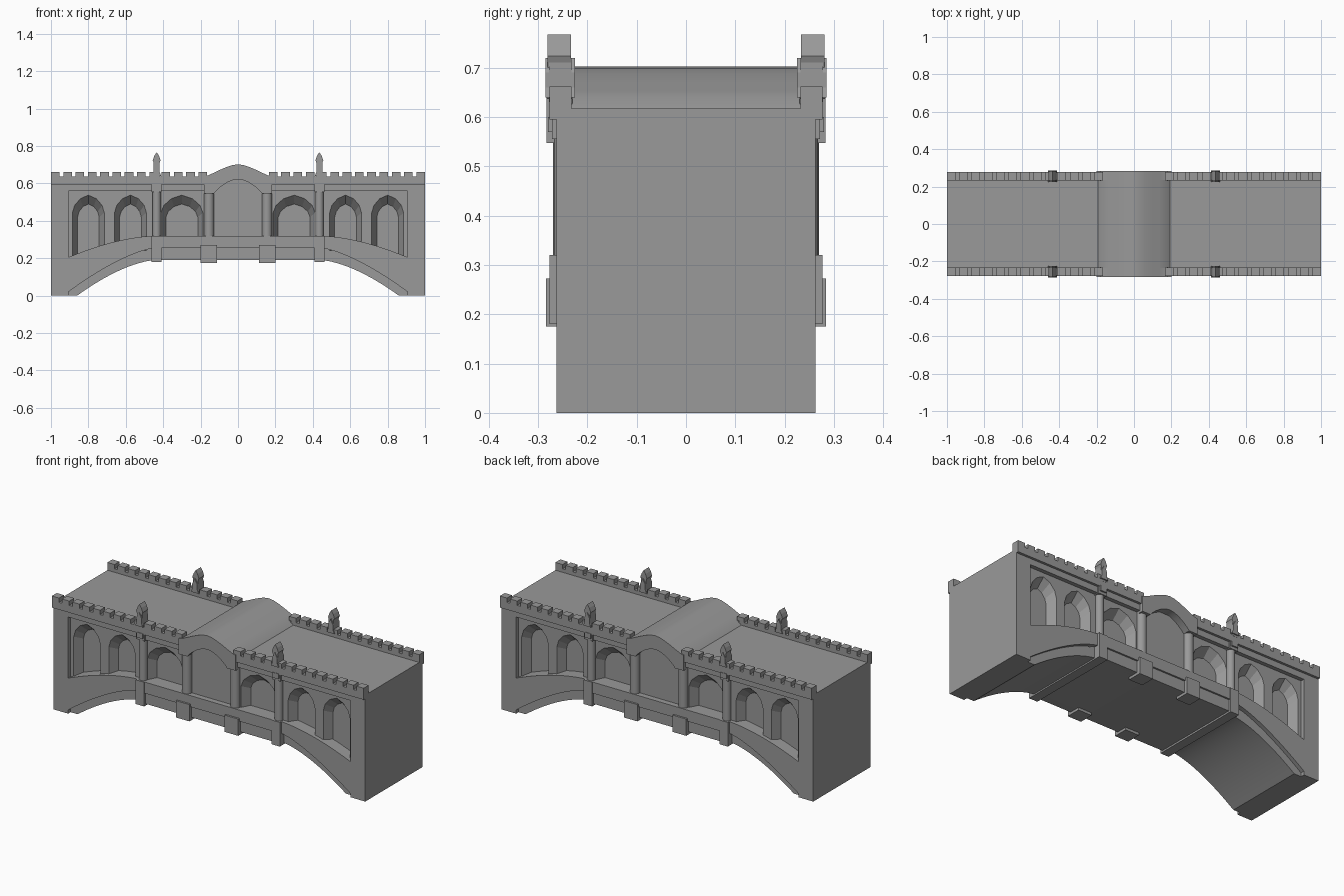
import bpy, bmesh
from mathutils import Matrix

cube = bpy.data.objects.get("Cube")
if cube:
    bpy.data.objects.remove(cube)

stone = bpy.data.materials.new("grey stone")
stone.use_nodes = True
GREY = (0.32, 0.32, 0.32, 1)
stone.diffuse_color = GREY
stone.node_tree.nodes["Principled BSDF"].inputs["Base Color"].default_value = GREY

WALL, FACE, BELT = 0.24, 0.263, 0.277


def finish(name, bm, mirror, smooth=False):
    """Turn a bmesh into an object, mirrored over the chosen axes."""
    bmesh.ops.recalc_face_normals(bm, faces=bm.faces)
    me = bpy.data.meshes.new(name)
    bm.to_mesh(me)
    bm.free()
    me.materials.append(stone)
    ob = bpy.data.objects.new(name, me)
    bpy.context.collection.objects.link(ob)
    if any(mirror):
        mod = ob.modifiers.new("mirror", 'MIRROR')
        mod.use_axis = (mirror[0], mirror[1], False)
        mod.use_mirror_merge = False
    if smooth:
        bpy.ops.object.select_all(action='DESELECT')
        ob.select_set(True)
        bpy.context.view_layer.objects.active = ob
        bpy.ops.object.shade_smooth_by_angle(angle=0.6)
    return ob


def loft(bm, a, b, y0, y1):
    """Closed solid between outline a at y0 and outline b at y1."""
    va = [bm.verts.new((x, y0, z)) for x, z in a]
    vb = [bm.verts.new((x, y1, z)) for x, z in b]
    bm.faces.new(va)
    bm.faces.new(vb[::-1])
    for i in range(len(a)):
        j = (i + 1) % len(a)
        bm.faces.new((va[i], vb[i], vb[j], va[j]))


def prism(name, pts, y0, y1, mirror=(True, True), smooth=False):
    bm = bmesh.new()
    loft(bm, pts, pts, y0, y1)
    return finish(name, bm, mirror, smooth)


def rect(x0, x1, z0, z1):
    return [(x0, z0), (x1, z0), (x1, z1), (x0, z1)]


def both(half):
    """Complete a centre-to-right outline with its left half."""
    return [(-x, z) for x, z in reversed(half) if x > 0] + half


def arch(x0, x1, top, drop, power=1.6, n=14):
    """Descending half arch from the flat middle to the springing."""
    return [(x0 + (x1 - x0) * i / n, top - drop * (i / n) ** power) for i in range(n + 1)]


# Solid body with the arched underside
soffit = both([(0, 0.19)] + arch(0.44, 0.86, 0.19, 0.19))
core = prism("bridge_body", soffit + [(1, 0), (1, 0.617), (-1, 0.617), (-1, 0)],
             -WALL, WALL, (False, False), True)


# Pointed niches with splayed sides
def lancet(cx, w, base, spring, apex):
    h = apex - spring
    side = [(w, base), (w, spring), (0.86 * w, spring + 0.42 * h),
            (0.5 * w, spring + 0.8 * h), (0, apex)]
    return [(cx + x, z) for x, z in side] + [(cx - x, z) for x, z in side[-2::-1]]


bm = bmesh.new()
for cx, w, base in ((0.80, 0.088, 0.19), (0.575, 0.088, 0.24), (0.30, 0.115, 0.29)):
    loft(bm, lancet(cx, w, base, 0.445, 0.542), lancet(cx, w - 0.03, base, 0.42, 0.49),
         WALL + 0.005, WALL - 0.05)
cutter = finish("niche_cutter", bm, (True, True))
cutter.hide_render = True
cut = core.modifiers.new("niches", 'BOOLEAN')
cut.object = cutter
cut.solver = 'EXACT'
bpy.context.view_layer.objects.active = core
bpy.context.view_layer.update()
bpy.ops.object.modifier_apply(modifier=cut.name)
bpy.data.objects.remove(cutter)

# Raised facade frame: end piers, frieze and arch spandrels
prism("end_pier", rect(0.905, 1, 0, 0.6), WALL - 0.01, FACE)
prism("frieze", rect(0.17, 0.91, 0.56, 0.6), WALL - 0.01, FACE)
lower = arch(0.44, 0.907, 0.255, 0.235, 1.45)
upper = arch(0.44, 0.907, 0.32, 0.115, 1.7)
prism("arch_band", lower + upper[::-1], WALL - 0.06, FACE, smooth=True)

# Belt course over the flat middle
prism("belt_course", rect(-0.46, 0.46, 0.255, 0.32), WALL - 0.06, BELT - 0.004, (False, True))
prism("belt_apron", rect(-0.46, 0.46, 0.19, 0.255), WALL - 0.02, FACE, (False, True))

# Pedestals and the ribs under the deck
prism("inner_pedestal", rect(0.113, 0.2, 0.175, 0.272), 0.2, 0.284)
prism("outer_pedestal", rect(0.408, 0.462, 0.18, 0.32), 0.2, BELT)
prism("underside_rib", rect(0.408, 0.462, 0.18, 0.2), -0.25, 0.25, (True, False))


# Round columns with square capitals
def column(name, x, r, z0, z1, y):
    bm = bmesh.new()
    bmesh.ops.create_cone(bm, cap_ends=True, segments=20, radius1=r, radius2=r, depth=z1 - z0,
                          matrix=Matrix.Translation((x, y, (z0 + z1) / 2)))
    finish(name, bm, (True, True), True)


column("inner_column", 0.155, 0.027, 0.265, 0.56, 0.243)
column("outer_column", 0.435, 0.023, 0.31, 0.565, 0.245)
prism("outer_capital", rect(0.408, 0.462, 0.555, 0.61), WALL, 0.272)
prism("capital_block", rect(0.415, 0.455, 0.57, 0.6), WALL, 0.28)

# Parapet with battlements
prism("parapet", rect(0.16, 1, 0.595, 0.637), 0.232, BELT)
COUNT = 13
step = (1 - 0.165) / (COUNT - 0.3)
bm = bmesh.new()
for i in range(COUNT):
    x = 0.165 + i * step
    r = rect(x, x + 0.7 * step, 0.63, 0.662)
    loft(bm, r, r, 0.232, BELT)
finish("battlements", bm, (True, True))

# Curved hump across the deck and its arched cornices
crown = [(0, 0.702), (0.03, 0.698), (0.06, 0.688), (0.1, 0.671), (0.135, 0.654), (0.165, 0.641)]
prism("deck_hump", both(crown + [(0.2, 0.61)]), -0.235, 0.235, (False, False), True)
under = [(0, 0.622), (0.03, 0.617), (0.06, 0.604), (0.09, 0.584), (0.115, 0.562), (0.128, 0.547)]
cornice = both(crown + [(0.182, 0.637), (0.182, 0.547)])
prism("arched_cornice", cornice + both(under)[::-1], 0.23, 0.283, (False, True), True)

# Pinnacles above the outer columns
X = 0.435


def around(half):
    """Symmetric outline about the pinnacle axis."""
    return [(X + x, z) for x, z in half] + [(X - x, z) for x, z in half[::-1] if x > 0]


prism("pinnacle_shaft", around([(0.016, 0.63), (0.016, 0.72)]), 0.232, 0.278)
prism("pinnacle_spire", around([(0.012, 0.7), (0.021, 0.724), (0.012, 0.748), (0, 0.767)]),
      0.233, 0.281)
gable = around([(0.024, 0.64), (0.016, 0.66), (0.016, 0.69), (0, 0.72)])
prism("pinnacle_outer_gable", gable, 0.276, 0.285)
prism("pinnacle_inner_gable", gable, 0.225, 0.234)
